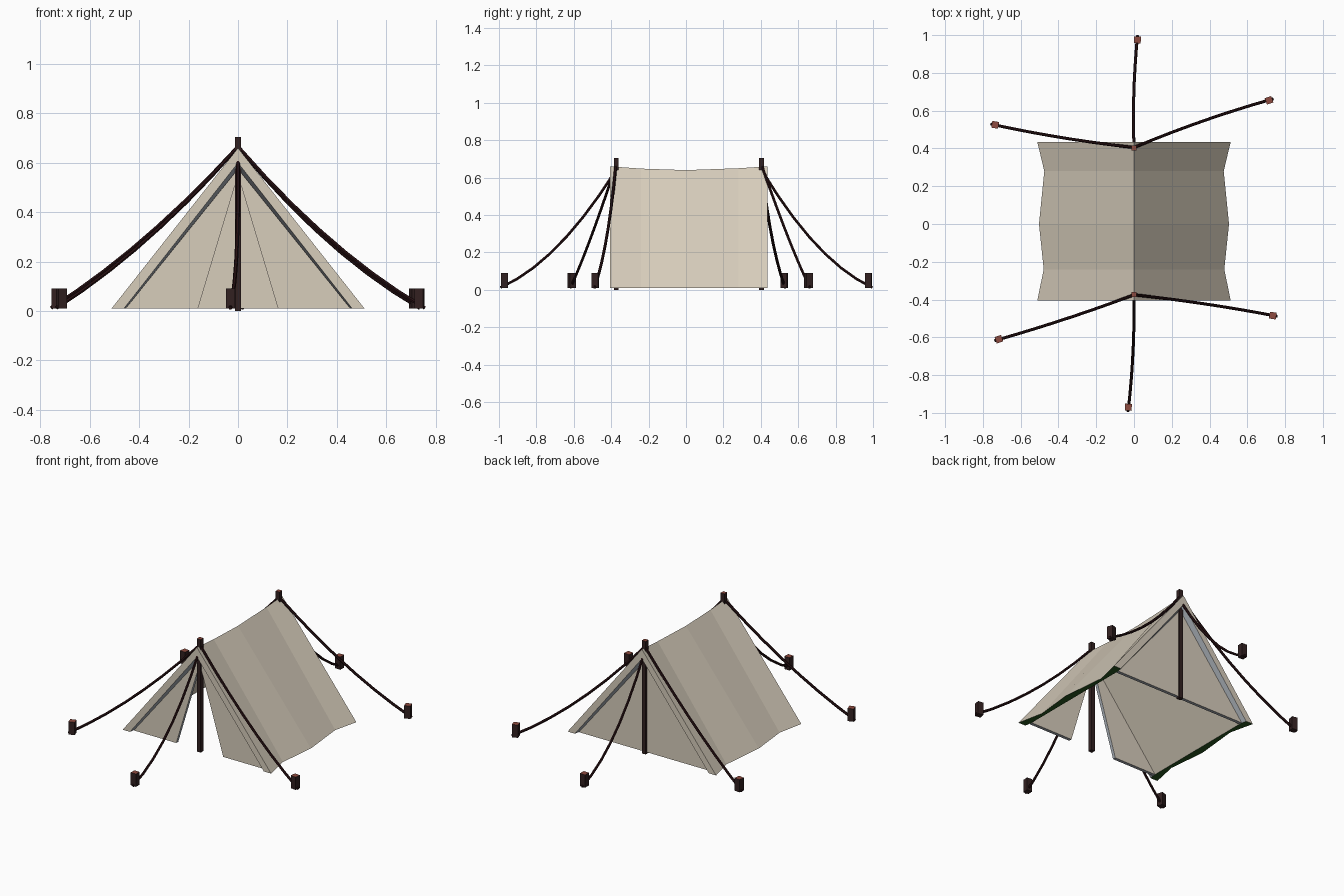
import bpy, bmesh, math
from mathutils import Vector

if "Cube" in bpy.data.objects:
    bpy.data.objects.remove(bpy.data.objects["Cube"])


def material(name, rgb):
    m = bpy.data.materials.new(name)
    m.diffuse_color = (*rgb, 1)
    m.use_nodes = True
    m.node_tree.nodes["Principled BSDF"].inputs["Base Color"].default_value = m.diffuse_color
    return m


CANVAS = material("canvas_beige", (0.68, 0.61, 0.50))
RIM = material("hem_blue_grey", (0.38, 0.41, 0.45))
GREEN = material("hem_dark_green", (0.02, 0.09, 0.015))
WOOD = material("dark_wood", (0.032, 0.015, 0.015))
WOOD_END = material("red_wood_end", (0.27, 0.07, 0.05))
ROPE = material("dark_rope", (0.020, 0.005, 0.006))


def finish(name, bm, mats):
    mesh = bpy.data.meshes.new(name)
    bm.to_mesh(mesh)
    bm.free()
    for m in mats:
        mesh.materials.append(m)
    obj = bpy.data.objects.new(name, mesh)
    bpy.context.collection.objects.link(obj)
    return obj


def roof():
    """Hollow canvas slab: wavy outside, straight inside, flared ends."""
    bm = bmesh.new()
    # (y, base half width, ridge height)
    outer = [(-0.405, 0.512, 0.66), (-0.24, 0.478, 0.648), (0.0, 0.503, 0.64),
             (0.28, 0.475, 0.65), (0.435, 0.512, 0.66)]
    inner = [(-0.405, 0.462, 0.60), (-0.365, 0.455, 0.575),
             (0.395, 0.455, 0.575), (0.435, 0.462, 0.60)]

    def rows(stations):
        return [[bm.verts.new(p) for p in ((-w, y, 0.01), (0, y, z), (w, y, 0.01))]
                for y, w, z in stations]

    o, n = rows(outer), rows(inner)
    for s in (0, 1):
        for a, b in zip(o, o[1:]):
            bm.faces.new((a[s], a[s + 1], b[s + 1], b[s]))
        for i, (a, b) in enumerate(zip(n, n[1:])):
            f = bm.faces.new((a[s], b[s], b[s + 1], a[s + 1]))
            f.material_index = 0 if i == 1 else 1
        for e in (0, -1):
            bm.faces.new((o[e][s], o[e][s + 1], n[e][s + 1], n[e][s]))
    # green underside along both lower edges
    for s in (0, 2):
        f = bm.faces.new([r[s] for r in o] + [r[s] for r in reversed(n)])
        f.material_index = 2
    bmesh.ops.recalc_face_normals(bm, faces=bm.faces)
    finish("tent_roof", bm, [CANVAS, RIM, GREEN])


def wall(name, outline, y, thick=0.02):
    """Flat canvas panel in the xz plane with a blue-grey edge."""
    bm = bmesh.new()
    f = bm.faces.new([bm.verts.new((x, y, z)) for x, z in outline])
    r = bmesh.ops.extrude_face_region(bm, geom=[f])
    for v in r["geom"]:
        if isinstance(v, bmesh.types.BMVert):
            v.co.y += thick
    bmesh.ops.recalc_face_normals(bm, faces=bm.faces)
    for f in bm.faces:
        f.material_index = 0 if abs(f.normal.y) > 0.9 else 1
    finish(name, bm, [CANVAS, RIM])


def post(name, x, y, z0, z1, size, turn=0.0):
    """Square wooden post with a reddish top."""
    bm = bmesh.new()
    bmesh.ops.create_cube(bm, size=1)
    for f in bm.faces:
        f.material_index = 1 if f.normal.z > 0.5 else 0
    obj = finish(name, bm, [WOOD, WOOD_END])
    obj.scale = (size, size, z1 - z0)
    obj.location = (x, y, (z0 + z1) / 2)
    obj.rotation_euler.z = turn


def rope(name, start, end, sag, side, radius=0.008, steps=7, sides=6):
    """Sagging guy line swept along a bent path."""
    a, b = Vector(start), Vector(end)
    d = b - a
    lateral = Vector((-d.y, d.x, 0)).normalized()
    pts = []
    for i in range(steps + 1):
        t = i / steps
        bow = 4 * t * (1 - t)
        pts.append(a + d * t + lateral * side * bow - Vector((0, 0, sag * bow)))
    bm = bmesh.new()
    rings = []
    for i, p in enumerate(pts):
        tan = (pts[min(i + 1, steps)] - pts[max(i - 1, 0)]).normalized()
        up = lateral.cross(tan)
        rings.append([bm.verts.new(p + radius * (math.cos(q) * lateral + math.sin(q) * up))
                      for q in (2 * math.pi * k / sides for k in range(sides))])
    for r, s in zip(rings, rings[1:]):
        for k in range(sides):
            j = (k + 1) % sides
            bm.faces.new((r[k], r[j], s[j], s[k]))
    bm.faces.new(rings[0])
    bm.faces.new(rings[-1])
    bmesh.ops.recalc_face_normals(bm, faces=bm.faces)
    finish(name, bm, [ROPE])


# Canvas
roof()
wall("back_wall", [(-0.455, 0.01), (0.455, 0.01), (0, 0.575)], 0.385)
for side, s in (("left", -1), ("right", 1)):
    wall("front_flap_" + side,
         [(s * 0.455, 0.01), (s * 0.162, 0.01), (0, 0.55), (0, 0.575)], -0.377)

# Poles
post("front_pole", 0, -0.373, 0, 0.705, 0.026)
post("back_pole", 0, 0.403, 0, 0.705, 0.026)

# Stakes with guy lines: name, stake x, y, pole y, sag, sideways bow
lines = [
    ("front_centre", -0.03, -0.97, -0.375, 0.09, 0.010),
    ("front_left", -0.715, -0.61, -0.375, 0.045, 0.008),
    ("front_right", 0.735, -0.485, -0.375, 0.055, 0.008),
    ("back_centre", 0.018, 0.975, 0.405, 0.09, 0.010),
    ("back_right", 0.715, 0.655, 0.405, 0.055, 0.012),
    ("back_left", -0.735, 0.525, 0.405, 0.045, 0.010),
]
for name, x, y, py, sag, bow in lines:
    d = Vector((x, y - py, 0)).normalized()
    top = 0.64 if "centre" in name else 0.665
    post("stake_" + name, x, y, 0.01, 0.09, 0.036, math.atan2(d.y, d.x))
    end = (x + d.x * 0.022, y + d.y * 0.022, 0.012)
    rope("guy_line_" + name, (0, py, top), end, sag, bow)
